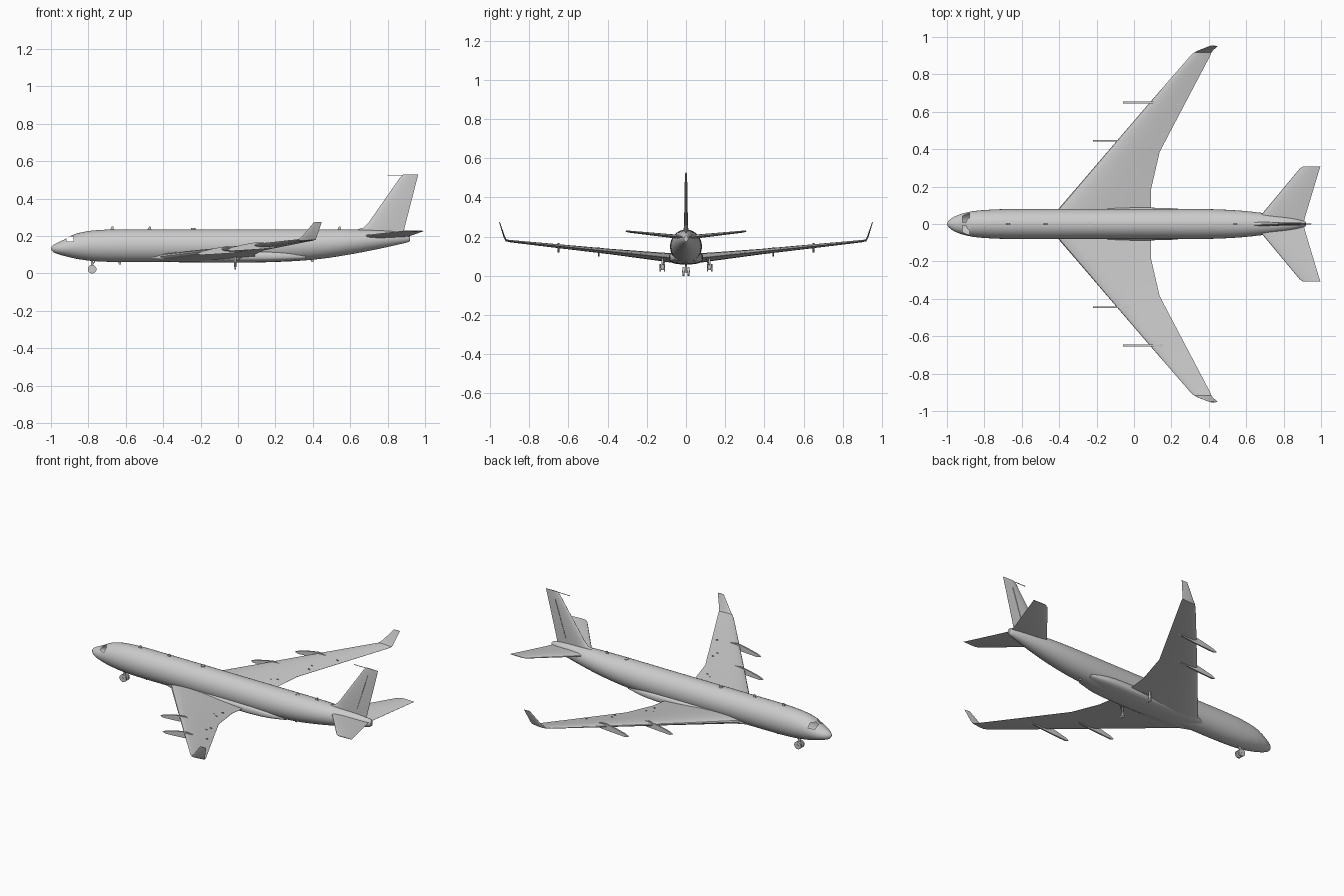
import bpy, bmesh, math
from mathutils import Vector

if "Cube" in bpy.data.objects:
    bpy.data.objects.remove(bpy.data.objects["Cube"])

grey = bpy.data.materials.new("light_grey_paint")
grey.diffuse_color = (0.6, 0.6, 0.6, 1)
grey.use_nodes = True
grey.node_tree.nodes["Principled BSDF"].inputs["Base Color"].default_value = grey.diffuse_color


def finish(name, bm, smooth=True):
    bmesh.ops.recalc_face_normals(bm, faces=bm.faces)
    me = bpy.data.meshes.new(name)
    bm.to_mesh(me)
    bm.free()
    ob = bpy.data.objects.new(name, me)
    bpy.context.collection.objects.link(ob)
    me.materials.append(grey)
    if smooth:
        bpy.ops.object.select_all(action='DESELECT')
        ob.select_set(True)
        bpy.context.view_layer.objects.active = ob
        bpy.ops.object.shade_smooth_by_angle(angle=math.radians(35))
    return ob


def loft(rings):
    """Skin a list of closed rings and cap both ends."""
    bm = bmesh.new()
    rows = [[bm.verts.new(p) for p in r] for r in rings]
    n = len(rows[0])
    for a, b in zip(rows, rows[1:]):
        for i in range(n):
            bm.faces.new((a[i], a[(i + 1) % n], b[(i + 1) % n], b[i]))
    bm.faces.new(rows[0])
    bm.faces.new(rows[-1])
    return bm


def smooth_rows(rows, per):
    """Hermite interpolation between profile rows."""
    def slope(i, k):
        a, b = rows[max(i - 1, 0)], rows[min(i + 1, len(rows) - 1)]
        return (b[k] - a[k]) / (b[0] - a[0])
    out = []
    for i in range(len(rows) - 1):
        p, q = rows[i], rows[i + 1]
        h = q[0] - p[0]
        for s in range(per):
            t = s / per
            row = [p[0] + t * h]
            for k in (1, 2, 3):
                row.append((2*t**3 - 3*t*t + 1) * p[k] + (t**3 - 2*t*t + t) * h * slope(i, k)
                           + (3*t*t - 2*t**3) * q[k] + (t**3 - t*t) * h * slope(i + 1, k))
            out.append(row)
    return out + [rows[-1]]


def body(rows, per=4, n=48, power=1.0):
    """Rows are x, bottom z, top z, half width."""
    rings = []
    for x, lo, hi, w in smooth_rows(rows, per):
        ring = []
        for i in range(n):
            a = 2 * math.pi * i / n
            c, s = math.cos(a), math.sin(a)
            ring.append((x, w * math.copysign(abs(c) ** power, c),
                         (lo + hi) / 2 + (hi - lo) / 2 * math.copysign(abs(s) ** power, s)))
        rings.append(ring)
    return loft(rings)


def aerofoil(le, te, half, up):
    """Section from leading point to trailing point, thickened along up."""
    le, te, up = Vector(le), Vector(te), Vector(up).normalized()
    shape = [(0, 0), (.012, .35), (.05, .65), (.15, .92), (.3, 1), (.5, .85), (.75, .45), (1, .04)]
    pts = shape + [(t, -h) for t, h in reversed(shape[1:])]
    return [le.lerp(te, t) + up * h * half for t, h in pts]


def plate(name, outline, y, thick):
    """Thin upright plate from an x/z outline."""
    bm = loft([[(x, y + d, z) for x, z in outline] for d in (-thick / 2, thick / 2)])
    return finish(name, bm, False)


def tube(name, a, b, r, n=12):
    a, b = Vector(a), Vector(b)
    bm = bmesh.new()
    bmesh.ops.create_cone(bm, cap_ends=True, segments=n, radius1=r, radius2=r, depth=(b - a).length)
    q = (b - a).to_track_quat('Z', 'Y')
    for v in bm.verts:
        v.co = q @ v.co + (a + b) / 2
    return finish(name, bm)


# Fuselage, with the open cockpit window band cut out of the nose
bm = body([(-1, .130, .138, .004), (-.99, .116, .150, .018), (-.97, .106, .162, .034),
           (-.93, .094, .181, .052), (-.89, .084, .203, .063), (-.85, .076, .217, .070),
           (-.78, .067, .229, .076), (-.68, .062, .235, .080), (-.5, .061, .236, .081),
           (.15, .061, .236, .081), (.3, .066, .236, .081), (.45, .079, .236, .078),
           (.6, .102, .235, .069), (.75, .131, .231, .050), (.85, .153, .223, .032),
           (.91, .168, .212, .016), (.92, .175, .205, .010)])
for co, no in (((-.92, 0, .172), (0, 0, 1)), ((-.92, 0, .198), (0, 0, 1)),
               ((-.918, 0, .18), (1, 0, 0)), ((-.88, 0, .18), (1, 0, 0))):
    near = [f for f in bm.faces if f.calc_center_median().x < -.85]
    geom = near + list({e for f in near for e in f.edges}) + list({v for f in near for v in f.verts})
    bmesh.ops.bisect_plane(bm, geom=geom, plane_co=co, plane_no=no)
bmesh.ops.recalc_face_normals(bm, faces=bm.faces)
hole = []
for f in bm.faces:
    c = f.calc_center_median()
    if -.918 < c.x < -.88 and .172 < c.z < .198 and abs(c.y) > .004:
        hole.append(f)
bmesh.ops.delete(bm, geom=hole, context='FACES')
finish("fuselage", bm)

# Belly fairing between the wings
finish("belly_fairing", body([(-.46, .075, .10, .055), (-.36, .062, .118, .080), (-.2, .059, .126, .087),
                              (.1, .059, .126, .087), (.24, .064, .120, .081), (.36, .076, .105, .055)],
                             power=.7))


def wing_z(y):
    return .092 + (y - .08) * .104


for s, side in ((1, "left"), (-1, "right")):
    # Main wing and upturned winglet
    secs = []
    for y, le, te, half in ((0, -.47, .09, .024), (.08, -.405, .09, .024), (.19, -.31, .092, .020),
                            (.385, -.143, .137, .014), (.65, .085, .276, .010), (.895, .298, .405, .006)):
        z = wing_z(y)
        secs.append(aerofoil((le, s * y, z), (te, s * y, z), half, (0, 0, 1)))
    secs.append(aerofoil((.322, s * .918, .181), (.415, s * .918, .181), .005, (0, -s * .5, 1)))
    secs.append(aerofoil((.345, s * .928, .20), (.422, s * .928, .20), .004, (0, -s, .3)))
    secs.append(aerofoil((.407, s * .952, .275), (.448, s * .952, .275), .002, (0, -s, .3)))
    finish(side + "_wing", loft(secs))

    # Engine pylons
    for k, (y, x) in enumerate(((.445, -.22), (.65, -.06))):
        z = wing_z(y)
        outline = [(0, -.024), (.025, -.012), (.10, .006), (.16, .016), (.20, .013), (.272, -.006),
                   (.26, -.013), (.17, -.022), (.08, -.028), (.02, -.031)]
        plate(f"{side}_pylon_{k + 1}", [(x + a, z + b) for a, b in outline], s * y, .009)

    # Small fittings on the wing top
    for k, (x, y) in enumerate(((.05, .23), (.02, .28), (.055, .30), (.145, .48), (.14, .52), (.23, .64))):
        z = wing_z(y) + .006
        plate(f"{side}_wing_fitting_{k + 1}",
              [(x, z - .004), (x + .012, z - .004), (x + .012, z + .003), (x, z + .003)], s * y, .003)

    # Tailplane
    secs = [aerofoil((.645, 0, .196), (.905, 0, .196), .011, (0, 0, 1)),
            aerofoil((.685, s * .055, .201), (.92, s * .055, .201), .010, (0, 0, 1)),
            aerofoil((.885, s * .295, .226), (.992, s * .295, .226), .005, (0, 0, 1)),
            aerofoil((.905, s * .308, .228), (.997, s * .308, .228), .002, (0, 0, 1))]
    finish(side + "_tailplane", loft(secs))

    # Main gear legs
    x, y = -.015, s * .12
    tube(side + "_main_leg", (x, y, .10), (x, y, .035), .006)
    tube(side + "_main_leg_brace", (x + .03, s * .10, .09), (x, y, .05), .003)
    tube(side + "_main_axle", (x, y - .014, .034), (x, y + .014, .034), .005)
    for k in (-1, 1):
        tube(side + "_main_gear_link", (x, y + k * .011, .06), (x, y + k * .011, .022), .003)

    # Nose wheels
    tube(side + "_nose_wheel", (-.78, s * .007, .023), (-.78, s * .018, .023), .023, 24)

    # Rudder hinge strips
    plate(side + "_rudder_hinge", [(.822, .26), (.825, .26), (.897, .48), (.894, .48)], s * .0065, .004)

# Fin with its curved root
secs = []
for z, le, te, half in ((.20, .60, .885, .011), (.232, .625, .888, .011), (.245, .672, .891, .010),
                        (.27, .697, .897, .010), (.515, .868, .960, .005), (.528, .882, .963, .003)):
    secs.append(aerofoil((le, 0, z), (te, 0, z), half, (0, 1, 0)))
finish("tail_fin", loft(secs))
tube("fin_probe", (.80, 0, .525), (.89, 0, .525), .002, 8)

# Nose gear leg
tube("nose_leg", (-.78, 0, .09), (-.78, 0, .02), .006)
tube("nose_axle", (-.78, -.02, .023), (-.78, .02, .023), .005)
tube("nose_leg_brace", (-.755, 0, .08), (-.78, 0, .045), .003)

# Blade aerials above and below
for k, (x, z, h) in enumerate(((-.685, .232, .018), (-.485, .233, .018), (.53, .232, .018),
                               (-.645, .066, -.018), (.385, .075, -.015))):
    plate(f"blade_aerial_{k + 1}", [(x, z), (x + .022, z), (x + .018, z + h), (x + .010, z + h)], 0, .004)

# Round top fittings
for k, x in enumerate((-.24, .41)):
    tube(f"round_aerial_{k + 1}", (x, 0, .228), (x, 0, .243 if k == 0 else .238), .012, 20)
